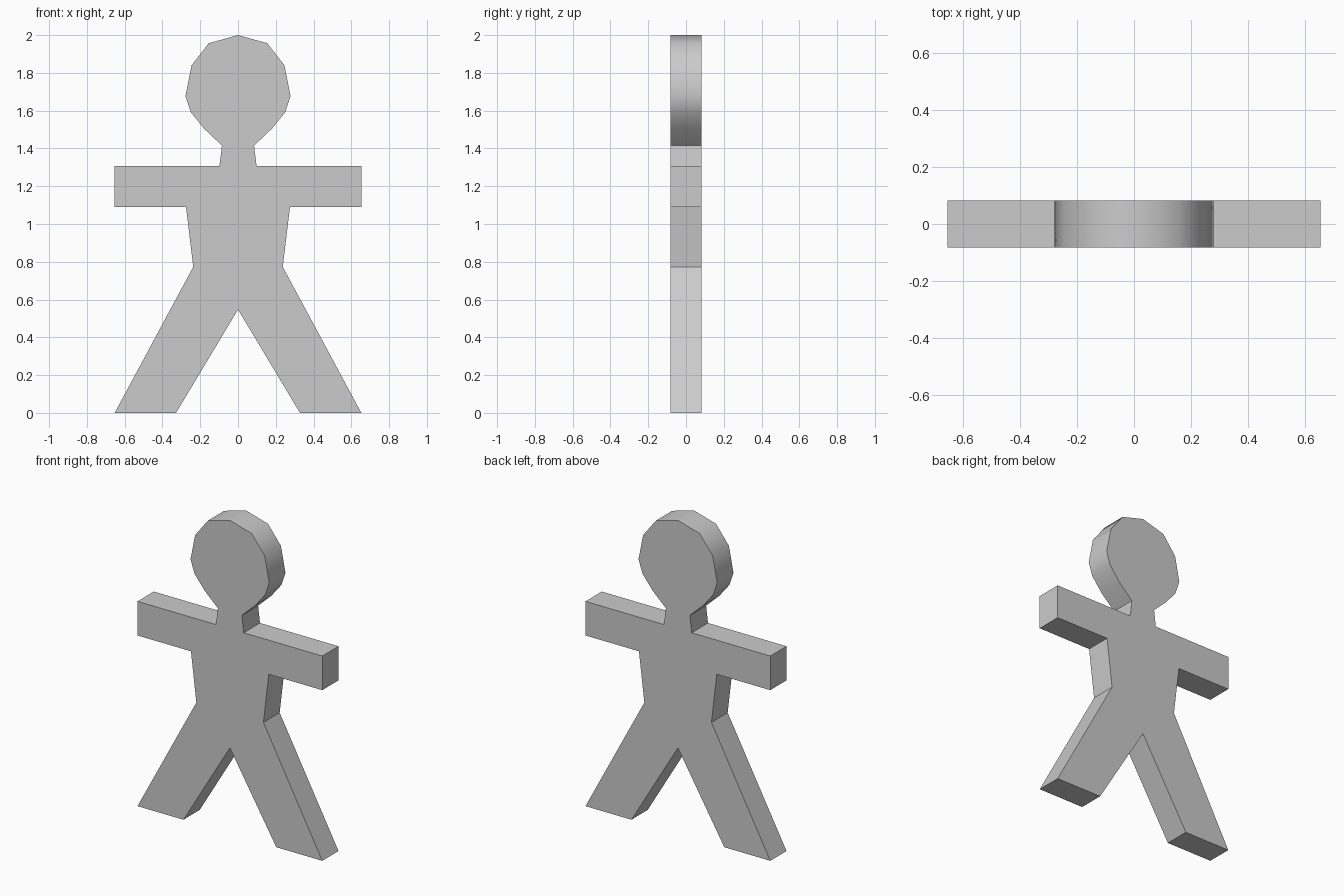
import bpy, bmesh

if "Cube" in bpy.data.objects:
    bpy.data.objects.remove(bpy.data.objects["Cube"])

HALF_DEPTH = 0.082
NECK_Z = 1.42

# Right half of the silhouette, from crown to crotch
half = [
    (0, 2.0), (0.155, 1.957), (0.246, 1.84), (0.278, 1.677),      # head
    (0.25, 1.592), (0.18, 1.505), (0.085, 1.415), (0.098, 1.308),  # jaw, neck
    (0.653, 1.308), (0.653, 1.09), (0.275, 1.09),                  # arm
    (0.237, 0.773), (0.653, 0), (0.328, 0), (0, 0.547),            # waist, leg
]
outline = half + [(-x, z) for x, z in half[-2:0:-1]]

# Flat cut-out figure: outline extruded through the thickness
bm = bmesh.new()
front = bm.faces.new([bm.verts.new((x, -HALF_DEPTH, z)) for x, z in outline])
ext = bmesh.ops.extrude_face_region(bm, geom=[front], use_keep_orig=True)
back = [g for g in ext["geom"] if isinstance(g, bmesh.types.BMVert)]
bmesh.ops.translate(bm, verts=back, vec=(0, 2 * HALF_DEPTH, 0))
bmesh.ops.recalc_face_normals(bm, faces=bm.faces)

# Rounded shading only around the rim of the head
for f in bm.faces:
    f.smooth = True
for e in bm.edges:
    a, b = e.verts
    across = abs(a.co.y - b.co.y) > HALF_DEPTH
    e.smooth = across and a.co.z > NECK_Z

mesh = bpy.data.meshes.new("figure_cutout")
bm.to_mesh(mesh)
bm.free()
figure = bpy.data.objects.new("figure_cutout", mesh)
bpy.context.collection.objects.link(figure)
